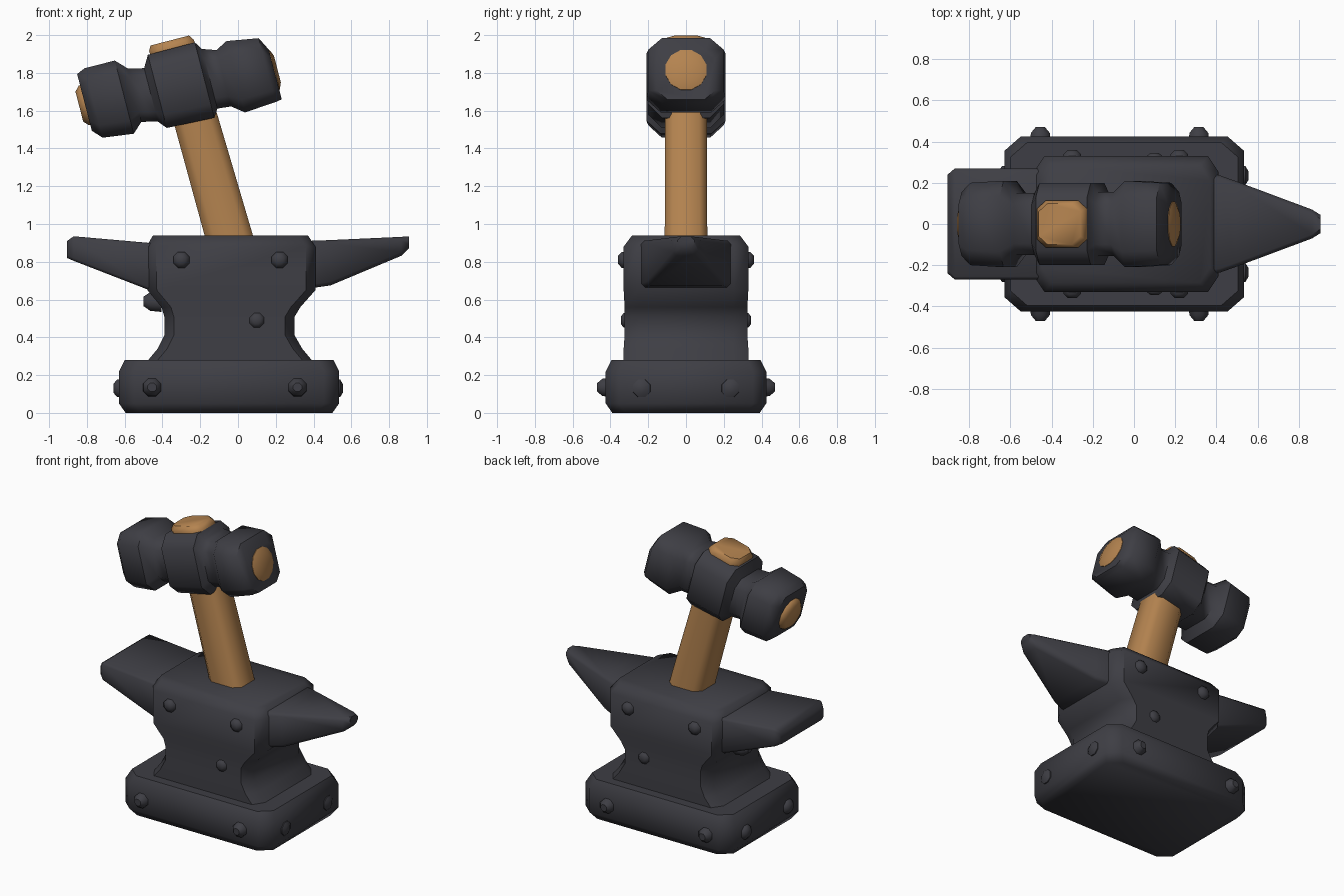
import bpy, bmesh, math
from mathutils import Vector, Matrix

if "Cube" in bpy.data.objects:
    bpy.data.objects.remove(bpy.data.objects["Cube"])


def material(name, rgb):
    m = bpy.data.materials.new(name)
    m.diffuse_color = (*rgb, 1)
    m.use_nodes = True
    m.node_tree.nodes["Principled BSDF"].inputs["Base Color"].default_value = m.diffuse_color
    return m


IRON = material("dark iron", (0.048, 0.048, 0.058))
WOOD = material("warm wood", (0.46, 0.23, 0.08))
TILT = Matrix.Translation((-0.30, 0, 1.73)) @ Matrix.Rotation(math.radians(-14.5), 4, 'Y')


def octagon(a0, a1, b0, b1, ca, cb):
    """Rectangle with cut corners."""
    return [(a0 + ca, b0), (a1 - ca, b0), (a1, b0 + cb), (a1, b1 - cb),
            (a1 - ca, b1), (a0 + ca, b1), (a0, b1 - cb), (a0, b0 + cb)]


def loft(name, axis, sections, mat, matrix=None, angle=50):
    """Skin a list of (position, ring) sections along x or z."""
    bm = bmesh.new()
    rings = []
    for t, ring in sections:
        rings.append([bm.verts.new((t, a, b) if axis == 'x' else (a, b, t)) for a, b in ring])
    n = len(rings[0])
    for r, s in zip(rings, rings[1:]):
        for i in range(n):
            j = (i + 1) % n
            bm.faces.new((r[i], r[j], s[j], s[i]))
    bm.faces.new(rings[0])
    bm.faces.new(rings[-1])
    bmesh.ops.recalc_face_normals(bm, faces=bm.faces)
    if matrix:
        bm.transform(matrix)
    me = bpy.data.meshes.new(name)
    bm.to_mesh(me)
    bm.free()
    me.materials.append(mat)
    ob = bpy.data.objects.new(name, me)
    bpy.context.collection.objects.link(ob)
    bpy.ops.object.select_all(action='DESELECT')
    ob.select_set(True)
    bpy.context.view_layer.objects.active = ob
    bpy.ops.object.shade_smooth_by_angle(angle=math.radians(angle))
    return ob


def circle(r, n=8):
    return [(r * math.cos(math.tau * (i + 0.5) / n), r * math.sin(math.tau * (i + 0.5) / n))
            for i in range(n)]


def rivet(name, loc, direction, r=0.055, h=0.05):
    m = Matrix.Translation(loc) @ Vector(direction).to_track_quat('Z', 'Y').to_matrix().to_4x4()
    loft(name, 'z', [(-0.03, circle(r)), (h * 0.45, circle(r * 0.9)), (h, circle(r * 0.45))], IRON, m)


# Base block
def base_ring(d):
    return octagon(-0.63 + d, 0.535 - d, -0.425 + d, 0.425 - d, 0.08, 0.07)


loft("base", 'z', [(0, base_ring(0.035)), (0.05, base_ring(0)),
                   (0.22, base_ring(0)), (0.28, base_ring(0.03))], IRON)

# Anvil body with narrow waist
body = [(0.25, -0.50, 0.41, 0.33), (0.28, -0.475, 0.39, 0.33), (0.34, -0.425, 0.34, 0.33),
        (0.41, -0.39, 0.30, 0.325), (0.51, -0.39, 0.30, 0.325), (0.56, -0.405, 0.33, 0.325),
        (0.65, -0.48, 0.41, 0.33), (0.88, -0.485, 0.41, 0.33), (0.94, -0.45, 0.37, 0.285)]
loft("anvil_body", 'z', [(z, octagon(x0, x1, -y, y, 0.05, 0.075)) for z, x0, x1, y in body], IRON)

# Heel: flat wedge on the left
heel = [(-0.905, 0.82, 0.91, 0.24), (-0.87, 0.805, 0.935, 0.27),
        (-0.47, 0.65, 0.90, 0.27), (-0.40, 0.65, 0.90, 0.27)]
loft("heel", 'x', [(x, octagon(-y, y, z0, z1, 0.015, 0.015)) for x, z0, z1, y in heel], IRON)

# Horn: tapering point on the right
horn = [(0.34, 0.655, 0.91, 0.25), (0.42, 0.665, 0.912, 0.235), (0.49, 0.675, 0.915, 0.21),
        (0.865, 0.832, 0.932, 0.07), (0.905, 0.87, 0.935, 0.045)]
loft("horn", 'x', [(x, octagon(-y, y, z0, z1, 0.02, 0.02)) for x, z0, z1, y in horn], IRON)

# Rivets on base and body
for s in (-1, 1):
    for x in (-0.455, 0.315):
        rivet("base_side_rivet", (x, s * 0.42, 0.135), (0, s, 0))
    for x in (-0.30, 0.22):
        rivet("body_rivet", (x, s * 0.325, 0.81), (0, s, 0), 0.05, 0.035)
    rivet("waist_rivet", (0.10, s * 0.32, 0.49), (0, s, 0), 0.045, 0.025)
    rivet("base_left_rivet", (-0.625, s * 0.235, 0.13), (-1, 0, 0), 0.055, 0.035)
    rivet("base_right_rivet", (0.53, s * 0.235, 0.13), (1, 0, 0), 0.055, 0.025)
rivet("waist_end_rivet", (-0.435, 0, 0.59), (-1, 0, 0), 0.06, 0.065)

# Hammer head: (position, vertical centre, half height, half width) along its axis
head = [(-0.518, 0.045, 0.155, 0.155), (-0.472, 0.03, 0.19, 0.20), (-0.307, 0.019, 0.20, 0.21),
        (-0.252, 0.016, 0.146, 0.15), (-0.167, -0.005, 0.146, 0.15), (-0.130, 0.005, 0.20, 0.20),
        (0.127, 0, 0.206, 0.20), (0.155, 0, 0.163, 0.155), (0.228, -0.016, 0.154, 0.155),
        (0.291, -0.024, 0.195, 0.21), (0.460, -0.032, 0.175, 0.20), (0.497, -0.065, 0.136, 0.155)]
loft("hammer_head", 'x',
     [(u, octagon(-w, w, c - h, c + h, w * 0.36, h * 0.36)) for u, c, h, w in head], IRON, TILT)


# Wooden discs in both hammer faces
def disc(r, c):
    return [(a, b + c) for a, b in circle(r, 12)]


loft("left_face_disc", 'x', [(-0.50, disc(0.115, 0.03)), (-0.525, disc(0.112, 0.03)),
                             (-0.55, disc(0.085, 0.03))], WOOD, TILT)
loft("right_face_disc", 'x', [(0.47, disc(0.115, -0.04)), (0.50, disc(0.112, -0.04)),
                              (0.515, disc(0.075, -0.04))], WOOD, TILT)

# Wooden handle running through the head
handle = [(-0.92, 0.047, 0.124, 0.113), (-0.20, 0.03, 0.117, 0.11),
          (0.20, 0.005, 0.122, 0.115), (0.222, 0.003, 0.122, 0.115), (0.249, 0.001, 0.105, 0.10)]
loft("handle", 'z', [(v, octagon(c - a, c + a, -b, b, 0.045, 0.04)) for v, c, a, b in handle],
     WOOD, TILT)
